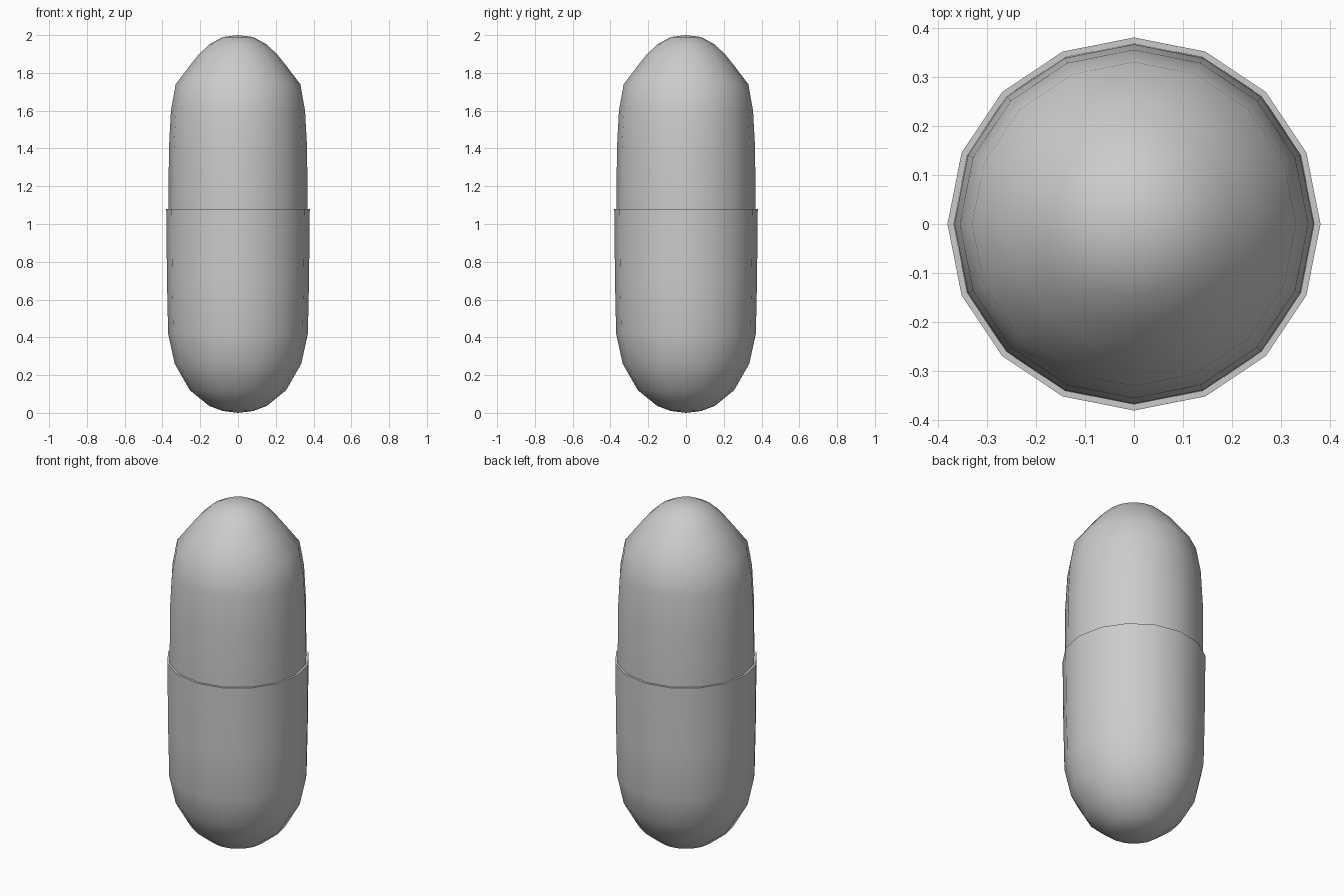
import bpy, bmesh, math

if "Cube" in bpy.data.objects:
    bpy.data.objects.remove(bpy.data.objects["Cube"])

SIDES = 16

def lathe(name, profile):
    """Revolve (radius, z) points around z; zero-radius points become poles."""
    bm = bmesh.new()
    rings = []
    for r, z in profile:
        if r == 0:
            rings.append([bm.verts.new((0, 0, z))] * SIDES)
        else:
            rings.append([bm.verts.new((r * math.cos(2 * math.pi * i / SIDES),
                                        r * math.sin(2 * math.pi * i / SIDES), z))
                          for i in range(SIDES)])
    for a, b in zip(rings, rings[1:]):
        for i in range(SIDES):
            j = (i + 1) % SIDES
            bm.faces.new(list(dict.fromkeys((a[i], a[j], b[j], b[i]))))
    bmesh.ops.recalc_face_normals(bm, faces=bm.faces)
    mesh = bpy.data.meshes.new(name)
    bm.to_mesh(mesh)
    bm.free()
    obj = bpy.data.objects.new(name, mesh)
    bpy.context.collection.objects.link(obj)
    bpy.ops.object.select_all(action='DESELECT')
    obj.select_set(True)
    bpy.context.view_layer.objects.active = obj
    bpy.ops.object.shade_smooth_by_angle(angle=math.radians(40))
    return obj

# Wider lower shell with a thin rim turning down inside
lathe("lower_shell", [(0, 0), (0.08, 0.01), (0.153, 0.037), (0.255, 0.12),
                      (0.335, 0.26), (0.37, 0.42), (0.376, 0.7), (0.38, 1.08),
                      (0.368, 1.08), (0.366, 0.7), (0.355, 0.43),
                      (0.32, 0.27), (0.245, 0.14), (0.145, 0.05), (0, 0.02)])

# Narrower upper shell, its closed end tucked into the lower shell
lathe("upper_shell", [(0, 0.65), (0.36, 0.65), (0.368, 1.08), (0.366, 1.4),
                      (0.355, 1.6), (0.33, 1.74), (0.25, 1.845), (0.21, 1.895), (0.15, 1.952),
                      (0.08, 1.99), (0, 2.0)])
